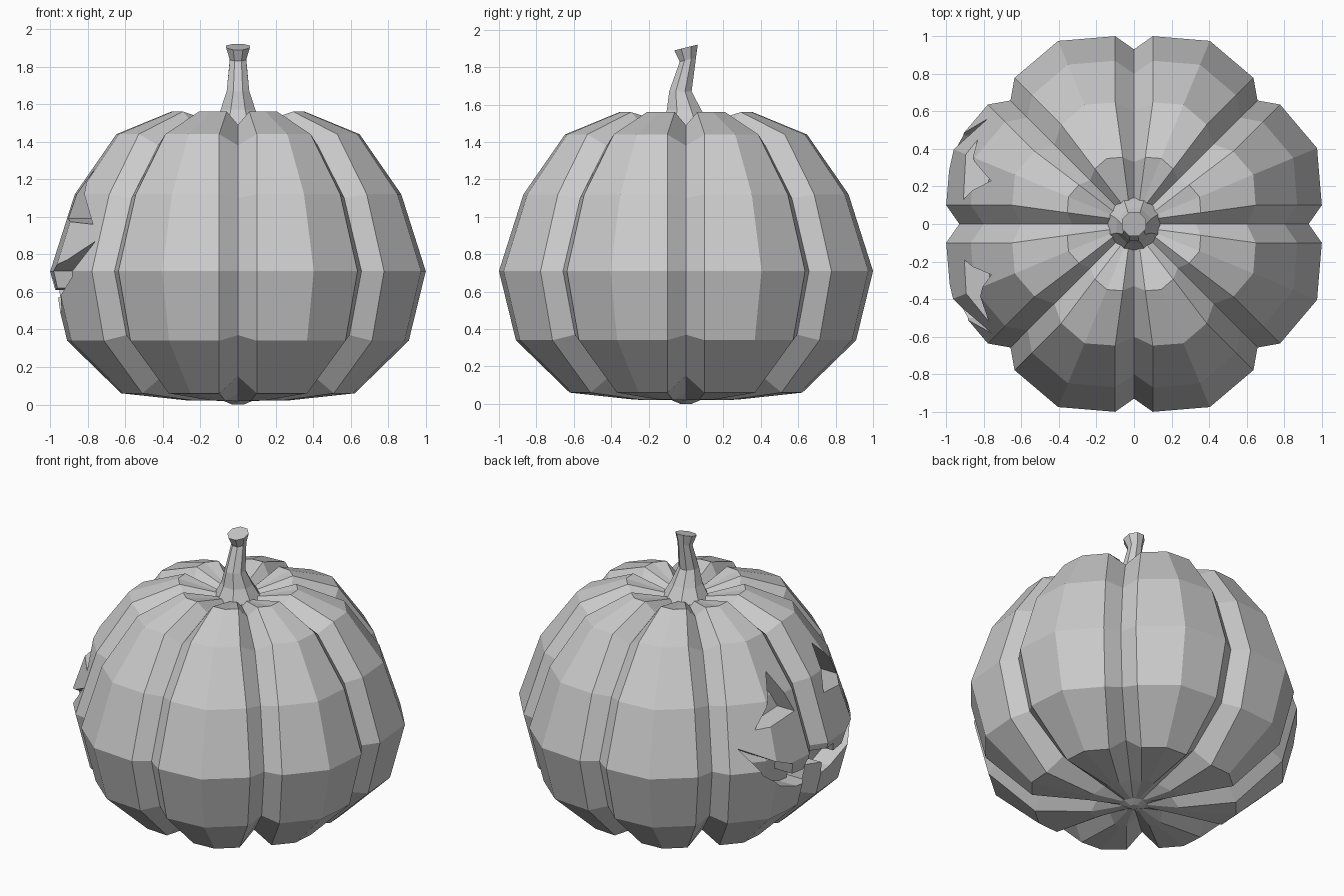
import bpy, bmesh, math
from mathutils import Vector

cube = bpy.data.objects.get("Cube")
if cube:
    bpy.data.objects.remove(cube, do_unlink=True)

grey = bpy.data.materials.new("plain_grey")
grey.use_nodes = True
grey.diffuse_color = (0.6, 0.6, 0.6, 1)
grey.node_tree.nodes["Principled BSDF"].inputs["Base Color"].default_value = grey.diffuse_color


def add_object(name, bm):
    bmesh.ops.recalc_face_normals(bm, faces=bm.faces[:])
    mesh = bpy.data.meshes.new(name)
    bm.to_mesh(mesh)
    bm.free()
    mesh.materials.append(grey)
    obj = bpy.data.objects.new(name, mesh)
    bpy.context.collection.objects.link(obj)
    return obj


def loft(name, rings):
    """Skin rings of points and cap both ends."""
    bm = bmesh.new()
    loops = [[bm.verts.new(p) for p in ring] for ring in rings]
    for a, b in zip(loops, loops[1:]):
        for i in range(len(a)):
            j = (i + 1) % len(a)
            bm.faces.new((a[i], a[j], b[j], b[i]))
    bm.faces.new(loops[0])
    bm.faces.new(loops[-1])
    return add_object(name, bm)


def polar(r, angle, z):
    return Vector((r * math.cos(angle), r * math.sin(angle), z))


# Ribbed shell: rib radius, rib height, groove half width, groove radius, groove height
PROFILE = [
    (0.09, 0.02, 0.02, 0.08, 0.02),
    (0.28, 0.022, 0.07, 0.23, 0.06),
    (0.63, 0.06, 0.10, 0.57, 0.15),
    (0.915, 0.34, 0.10, 0.84, 0.37),
    (1.005, 0.71, 0.10, 0.93, 0.71),
    (0.875, 1.12, 0.10, 0.80, 1.10),
    (0.655, 1.44, 0.10, 0.60, 1.38),
    (0.36, 1.56, 0.06, 0.33, 1.49),
    (0.13, 1.50, 0.03, 0.12, 1.47),
]
RIBS = 8


def rib_ring(r, z, width, groove_r, groove_z):
    ring = []
    step = math.tau / RIBS
    side = math.asin(width / r)
    for i in range(RIBS):
        a = i * step
        ring += [polar(groove_r, a, groove_z), polar(r, a + side, z),
                 polar(r * 1.05, a + step / 2, z), polar(r, a + step - side, z)]
    return ring


def make_body(name, scale=1.0):
    centre = Vector((0, 0, 0.75))
    rings = [[centre + (p - centre) * scale for p in rib_ring(*row)] for row in PROFILE]
    return loft(name, rings)


def cut(target, tool):
    mod = target.modifiers.new("carve", "BOOLEAN")
    mod.operation = "DIFFERENCE"
    mod.solver = "EXACT"
    mod.object = tool
    bpy.context.view_layer.objects.active = target
    bpy.ops.object.modifier_apply(modifier=mod.name)
    bpy.data.objects.remove(tool, do_unlink=True)


# Carved face on the -x side, outlines in (y, z)
OUTLINES = {
    "left_eye": [(0.13, 0.99), (0.45, 0.96), (0.23, 1.26)],
    "right_eye": [(-0.19, 0.99), (-0.52, 0.96), (-0.27, 1.26)],
    "mouth": [(0.56, 0.86), (0.40, 0.76), (0.26, 0.70), (0.24, 0.62), (0.13, 0.61),
              (0.11, 0.67), (-0.18, 0.67), (-0.20, 0.61), (-0.30, 0.62), (-0.32, 0.71),
              (-0.45, 0.77), (-0.58, 0.87), (-0.50, 0.68), (-0.38, 0.57), (-0.20, 0.50),
              (-0.10, 0.49), (-0.09, 0.57), (0.03, 0.57), (0.04, 0.49), (0.16, 0.50),
              (0.34, 0.57), (0.47, 0.68)],
}

body = make_body("body")
for name, outline in OUTLINES.items():
    cutter = loft(name + "_cutter", [[(x, y, z) for y, z in outline] for x in (-1.3, -0.4)])
    cutter.hide_render = True
    # Keep the carving to an even wall depth
    cut(cutter, make_body("inner_core", 0.87))
    cut(body, cutter)

# Small nub under the base
nub = loft("base_nub", [[polar(r, i * math.tau / 8, z) for i in range(8)]
                        for r, z in ((0.03, 0.0), (0.09, 0.025))])

# Bent eight-sided stem: radius, y offset, height, tilt of the ring
STEM = [(0.15, 0.0, 1.48, 0), (0.10, -0.01, 1.57, 0), (0.065, -0.03, 1.67, 0),
        (0.047, 0.01, 1.84, 0.25), (0.068, 0.0, 1.905, 0.25)]
stem_rings = []
for r, y, z, tilt in STEM:
    ring = [polar(r, (i + 0.5) * math.tau / 8, 0) for i in range(8)]
    stem_rings.append([(p.x, p.y + y, z + p.y * tilt) for p in ring])
loft("stem", stem_rings)
